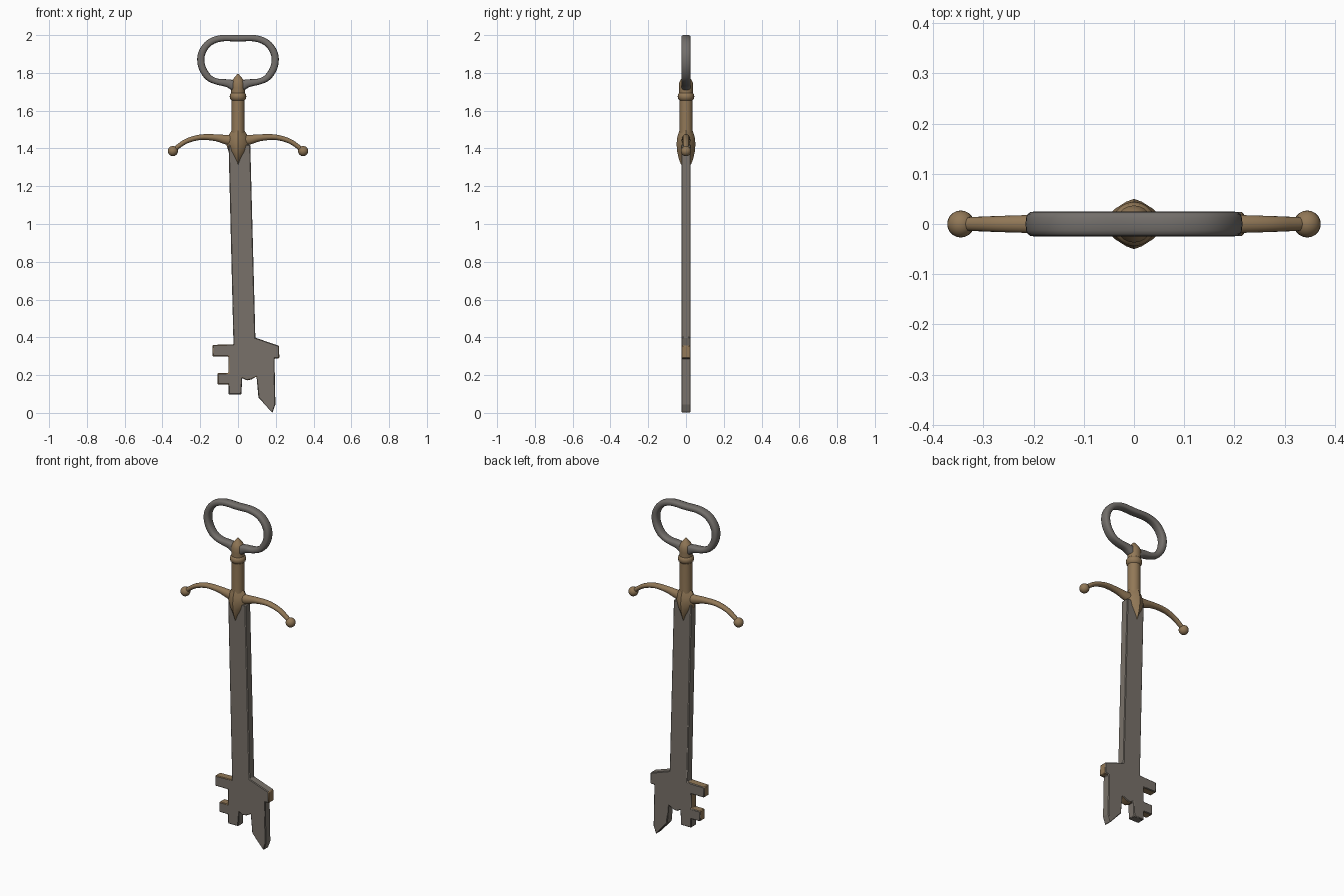
import bpy, bmesh, math
from mathutils import Vector

if "Cube" in bpy.data.objects:
    bpy.data.objects.remove(bpy.data.objects["Cube"])


def material(name, rgb):
    m = bpy.data.materials.new(name)
    m.diffuse_color = (*rgb, 1)
    m.use_nodes = True
    m.node_tree.nodes["Principled BSDF"].inputs["Base Color"].default_value = m.diffuse_color
    return m


STEEL = material("blade steel", (0.190, 0.167, 0.143))
IRON = material("ring iron", (0.170, 0.157, 0.145))
BRASS = material("aged brass", (0.285, 0.187, 0.095))


def finish(name, bm, mats, angle=35):
    bmesh.ops.recalc_face_normals(bm, faces=bm.faces)
    me = bpy.data.meshes.new(name)
    bm.to_mesh(me)
    bm.free()
    ob = bpy.data.objects.new(name, me)
    bpy.context.collection.objects.link(ob)
    for m in mats:
        me.materials.append(m)
    bpy.ops.object.select_all(action='DESELECT')
    ob.select_set(True)
    bpy.context.view_layer.objects.active = ob
    bpy.ops.object.shade_smooth_by_angle(angle=math.radians(angle))
    return ob


def spline(pts, closed=False, steps=5):
    """Smooth curve through points of (x, z, half width, half depth)."""
    pts = [Vector(p) for p in pts]
    n = len(pts)
    out = []
    for i in range(n if closed else n - 1):
        def get(k):
            return pts[k % n] if closed else pts[max(0, min(n - 1, k))]
        a, b, c, d = (get(i + k) for k in (-1, 0, 1, 2))
        for s in range(steps):
            t = s / steps
            out.append(0.5 * (2 * b + (c - a) * t + (2 * a - 5 * b + 4 * c - d) * t * t
                              + (3 * b - a - 3 * c + d) * t ** 3))
    return out if closed else out + [pts[-1]]


def sweep(name, path, mat, power=2.0, closed=False, sides=16, angle=35):
    """Skin rounded cross-sections along a path lying in the xz plane."""
    bm = bmesh.new()
    n = len(path)
    rings = []
    for i, (x, z, hu, hv) in enumerate(path):
        a = path[(i - 1) % n] if closed else path[max(0, i - 1)]
        b = path[(i + 1) % n] if closed else path[min(n - 1, i + 1)]
        u = Vector((b[1] - a[1], 0, a[0] - b[0])).normalized()
        ring = []
        for k in range(sides):
            t = 2 * math.pi * k / sides
            c, s = math.cos(t), math.sin(t)
            cu = math.copysign(abs(c) ** (2 / power), c) * hu
            cv = math.copysign(abs(s) ** (2 / power), s) * hv
            ring.append(bm.verts.new(Vector((x, 0, z)) + u * cu + Vector((0, cv, 0))))
        rings.append(ring)
    for i in range(n if closed else n - 1):
        r, q = rings[i], rings[(i + 1) % n]
        for k in range(sides):
            j = (k + 1) % sides
            bm.faces.new((r[k], r[j], q[j], q[k]))
    if not closed:
        bm.faces.new(rings[0])
        bm.faces.new(rings[-1])
    return finish(name, bm, [mat], angle)


# Oval ring handle, thickened where it meets the pommel
half = [(0.09, 1.983, .017, .025), (0.155, 1.957, .018, .025), (0.193, 1.90, .019, .025),
        (0.192, 1.835, .019, .025), (0.160, 1.780, .018, .025), (0.115, 1.755, .016, .025),
        (0.055, 1.745, .021, .025)]
loop = [(0, 1.983, .017, .025)] + half + [(0, 1.730, .032, .025)]
loop += [(-x, z, u, v) for x, z, u, v in reversed(half)]
sweep("ring_handle", spline(loop, True), IRON, 2.8, True)

# Grip with its collar bead, ending in a pointed pommel
grip = [(1.44, .036), (1.50, .034), (1.655, .034), (1.662, .041), (1.675, .044), (1.688, .041),
        (1.693, .036), (1.72, .036), (1.745, .037), (1.765, .028), (1.795, .003)]
sweep("grip", [(0, z, r, r) for z, r in grip], BRASS, sides=20)

# Ridged guard centre tapering to a point over the blade
sweep("guard_centre", [(0, 1.315, .004, .027), (0, 1.345, .022, .038), (0, 1.385, .050, .047),
                       (0, 1.425, .064, .050), (0, 1.46, .056, .046), (0, 1.495, .034, .035)],
      BRASS, 1.35, sides=16, angle=40)

# Curved guard arms with ball ends
for side, label in ((-1, "left"), (1, "right")):
    arm = [(0, 1.440, .036, .026), (0.06, 1.446, .026, .022), (0.12, 1.457, .018, .019),
           (0.20, 1.459, .0145, .018), (0.27, 1.440, .013, .016), (0.32, 1.408, .012, .014),
           (0.345, 1.386, .012, .013)]
    sweep("guard_arm_" + label, spline([(side * x, z, u, v) for x, z, u, v in arm]), BRASS)
    bm = bmesh.new()
    bmesh.ops.create_uvsphere(bm, u_segments=20, v_segments=12, radius=0.027)
    bmesh.ops.translate(bm, verts=bm.verts, vec=(side * 0.345, 0, 1.386))
    finish("guard_ball_" + label, bm, [BRASS], 60)

# Blade and toothed key bit in one outline
outline = [(-.05, 1.42), (-.024, .363), (-.135, .360), (-.135, .299), (-.05, .299),
           (-.05, .211), (-.108, .211), (-.108, .151), (-.05, .151), (-.05, .098),
           (.018, .098), (.022, .185), (.045, .172), (.071, .177), (.098, .193), (.108, .082),
           (.182, 0), (.198, .045), (.193, .289), (.219, .289), (.217, .355), (.092, .398),
           (.065, 1.42)]
bm = bmesh.new()
front = bm.faces.new([bm.verts.new((x, -.024, z)) for x, z in outline])
grown = bmesh.ops.extrude_face_region(bm, geom=[front], use_keep_orig=True)
bmesh.ops.translate(bm, vec=(0, .048, 0),
                    verts=[v for v in grown["geom"] if isinstance(v, bmesh.types.BMVert)])
# Brass-toned edges on the teeth, hook and inner notch
bm.normal_update()
for f in bm.faces:
    c = f.calc_center_median()
    if abs(f.normal.y) < .3 and .14 < c.z < .37 and (
            c.x < -.04 or c.x > .2 or (0.02 < c.x < .1 and .16 < c.z < .2)):
        f.material_index = 1
blade = finish("blade_and_bit", bm, [STEEL, BRASS], 20)
bev = blade.modifiers.new("soft edges", 'BEVEL')
bev.width = 0.004
bev.segments = 1
bev.limit_method = 'ANGLE'
bev.angle_limit = math.radians(40)
